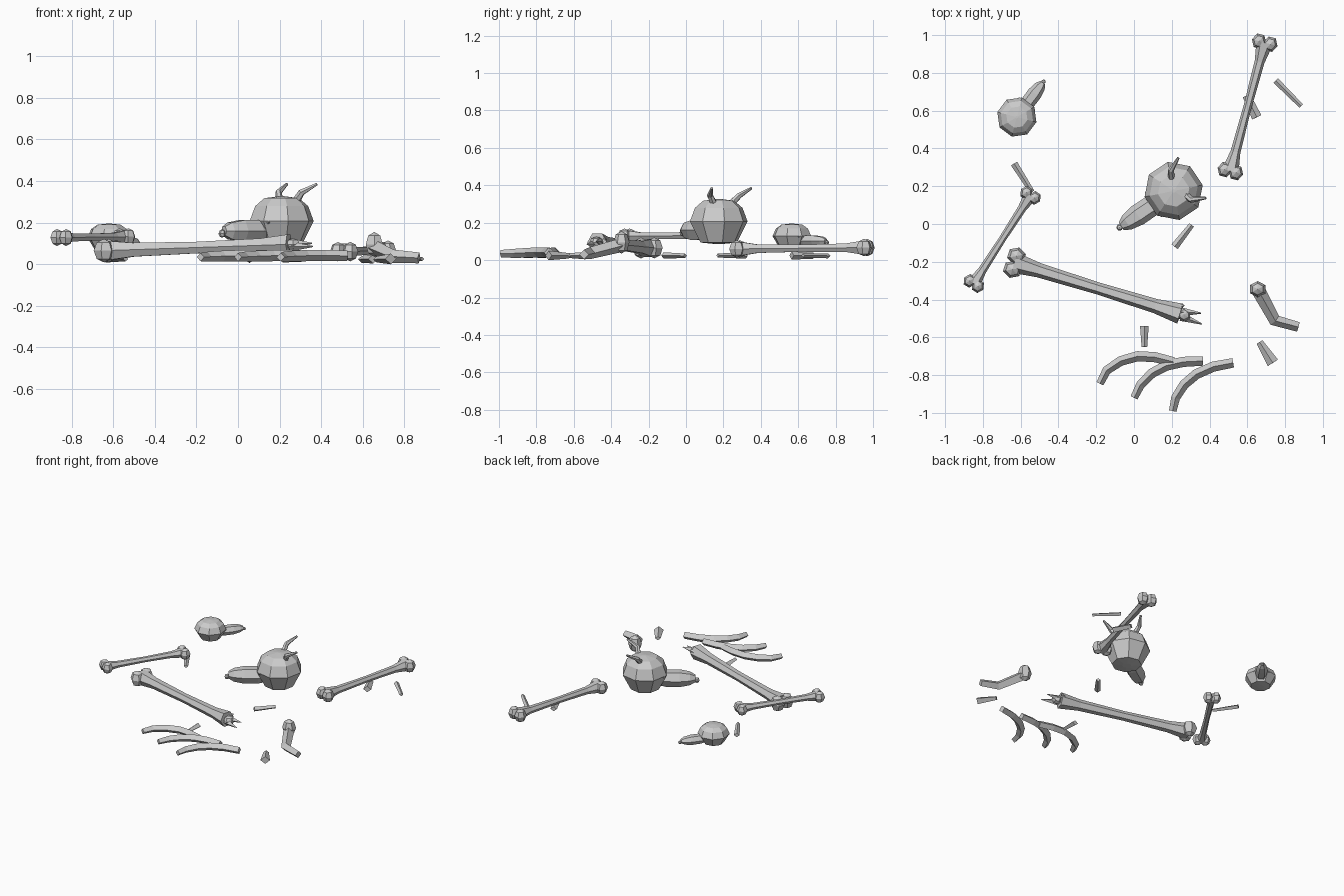
import bpy, bmesh, math
from mathutils import Vector, Matrix

if "Cube" in bpy.data.objects:
    bpy.data.objects.remove(bpy.data.objects["Cube"])

bone_mat = bpy.data.materials.new("bone_grey")
bone_mat.diffuse_color = (0.6, 0.6, 0.6, 1)
bone_mat.use_nodes = True
bone_mat.node_tree.nodes["Principled BSDF"].inputs["Base Color"].default_value = bone_mat.diffuse_color


def finish(bm, name):
    bmesh.ops.recalc_face_normals(bm, faces=bm.faces)
    me = bpy.data.meshes.new(name)
    bm.to_mesh(me)
    bm.free()
    me.materials.append(bone_mat)
    ob = bpy.data.objects.new(name, me)
    bpy.context.collection.objects.link(ob)
    return ob


def ball(name, matrix, seg=6, rings=4):
    bm = bmesh.new()
    bmesh.ops.create_uvsphere(bm, u_segments=seg, v_segments=rings, radius=1, matrix=matrix)
    return finish(bm, name)


def place(loc, scale, rot=0.0):
    return (Matrix.Translation(loc) @ Matrix.Rotation(rot, 4, 'Z')
            @ Matrix.Diagonal((*scale, 1)))


def tube(name, path, radii, sides=6, offset=0.0, flat=1.0, matrix=None):
    """Sweep a polygon along a path; flat squashes it vertically."""
    pts = [Vector(p) for p in path]
    bm = bmesh.new()
    rings = []
    for i, p in enumerate(pts):
        t = (pts[min(i + 1, len(pts) - 1)] - pts[max(i - 1, 0)]).normalized()
        side = Vector((0, 1, 0)) if abs(t.z) > 0.999 else Vector((0, 0, 1)).cross(t).normalized()
        up = t.cross(side)
        ring = []
        for k in range(sides):
            a = offset + k * math.tau / sides
            ring.append(bm.verts.new(p + radii[i] * (side * math.cos(a) + up * math.sin(a) * flat)))
        rings.append(ring)
    for a, b in zip(rings, rings[1:]):
        for k in range(sides):
            j = (k + 1) % sides
            bm.faces.new((a[k], a[j], b[j], b[k]))
    bm.faces.new(rings[0])
    bm.faces.new(rings[-1])
    if matrix:
        bm.transform(matrix)
    return finish(bm, name)


def knuckles(name, end, axis, gap, r):
    """Pair of knobs either side of a bone end."""
    end, axis = Vector(end), Vector(axis).normalized()
    side = Vector((-axis.y, axis.x, 0)).normalized()
    for i, s in enumerate((-1, 1)):
        ball(f"{name}_{i}", place(end + side * s * gap, (r * 1.1, r, r * 1.2), math.atan2(axis.y, axis.x)))


def shaft(name, a, b, mid, end):
    a, b = Vector(a), Vector(b)
    ts = (0, 0.15, 0.5, 0.85, 1)
    rs = (end, mid * 1.2, mid, mid * 1.2, end)
    return tube(name, [a.lerp(b, t) for t in ts], rs)


# Skulls: cranium, muzzle, nose tip and eye sockets
def skull(name, loc, facing, s, sz):
    base = place(loc, (s, s, sz), math.radians(facing))
    tube(name + "_cranium", [(0, 0, z) for z in (-0.12, -0.113, 0, 0.072, 0.11, 0.12)],
         (0.03, 0.1, 0.157, 0.13, 0.085, 0.01), 8, math.pi / 8, 1, base)
    tube(name + "_muzzle", [(x, 0, -0.047) for x in (0.09, 0.14, 0.23, 0.3, 0.335)],
         (0.045, 0.056, 0.057, 0.044, 0.024), 6, 0, 1.05, base)
    ball(name + "_nose_tip", base @ place((0.345, 0, -0.06), (0.018, 0.018, 0.02)))
    for i, d in enumerate((-1, 1)):
        a = d * math.radians(28)
        ball(f"{name}_eye_socket_{i}",
             base @ place((0.137 * math.cos(a), 0.137 * math.sin(a), -0.005), (0.018, 0.018, 0.01), a))


skull("large_skull", (0.21, 0.175, 0.207), 214, 1.0, 1.0)
skull("small_skull", (-0.62, 0.566, 0.128), 53, 0.68, 0.56)

# Horns
tube("horn_back", [(0.2, 0.22, 0.28), (0.195, 0.285, 0.345), (0.235, 0.35, 0.385)], (0.022, 0.016, 0.007))
tube("horn_front", [(0.26, 0.165, 0.27), (0.305, 0.128, 0.345), (0.38, 0.138, 0.385)], (0.023, 0.017, 0.007))

# Whole long bones
for name, a, b, mid, end, gap, r in (
        ("right_bone", (0.51, 0.28, 0.06), (0.692, 0.96, 0.067), 0.022, 0.045, 0.031, 0.039),
        ("left_bone", (-0.848, -0.315, 0.128), (-0.548, 0.152, 0.132), 0.019, 0.036, 0.026, 0.034)):
    shaft(name + "_shaft", a, b, mid, end)
    axis = Vector(b) - Vector(a)
    knuckles(name + "_start_knob", a, axis, gap, r)
    knuckles(name + "_end_knob", b, axis, gap, r)

# Broken large bone with splinters at the snapped end
A, B = Vector((-0.633, -0.205, 0.065)), Vector((0.245, -0.475, 0.095))
shaft("broken_bone_shaft", A, B, 0.032, 0.055)
knuckles("broken_bone_knob", A, B - A, 0.037, 0.047)
ball("broken_bone_core", place((0.265, -0.48, 0.095), (0.037, 0.037, 0.03)))
for i, (p, q) in enumerate((((0.23, -0.445, 0.1), (0.265, -0.43, 0.12)),
                            ((0.25, -0.465, 0.1), (0.355, -0.472, 0.1)),
                            ((0.25, -0.49, 0.085), (0.36, -0.53, 0.085)))):
    tube(f"splinter_{i}", [p, q], (0.024, 0.003), 4)

# Ribs
ribs = (
    [(-0.18, -0.845), (-0.145, -0.775), (-0.07, -0.725), (0.02, -0.7), (0.11, -0.705), (0.21, -0.73)],
    [(0.0, -0.92), (0.035, -0.85), (0.095, -0.79), (0.17, -0.75), (0.26, -0.73), (0.365, -0.725)],
    [(0.205, -0.99), (0.22, -0.92), (0.265, -0.85), (0.33, -0.795), (0.42, -0.755), (0.525, -0.735)])
for i, pts in enumerate(ribs):
    zs = (0.034, 0.036, 0.039, 0.041, 0.041, 0.04)
    tube(f"rib_{i}", [(x, y, z) for (x, y), z in zip(pts, zs)],
         (0.02, 0.024, 0.026, 0.027, 0.027, 0.025), 4, 0, 1.0)

# Jaw piece with knob
ball("jaw_knob", place((0.655, -0.345, 0.095), (0.047, 0.043, 0.06)))
tube("jaw", [(0.655, -0.345, 0.08), (0.745, -0.51, 0.038), (0.87, -0.545, 0.03)],
     (0.037, 0.032, 0.026), 4, 0, 1.0)

# Loose shards: start, end, start radius, end radius
shards = (
    ((0.055, -0.54), (0.055, -0.65), 0.023, 0.015),
    ((0.665, -0.625), (0.735, -0.735), 0.018, 0.032),
    ((0.305, -0.005), (0.215, -0.12), 0.015, 0.021),
    ((0.75, 0.76), (0.885, 0.625), 0.017, 0.013),
    ((0.595, 0.68), (0.65, 0.565), 0.021, 0.027),
    ((-0.635, 0.32), (-0.54, 0.17), 0.019, 0.014))
for i, (p, q, r0, r1) in enumerate(shards):
    tube(f"shard_{i}", [(*p, 0.023), (*q, 0.025)], (r0, r1), 4, 0, 0.8)
